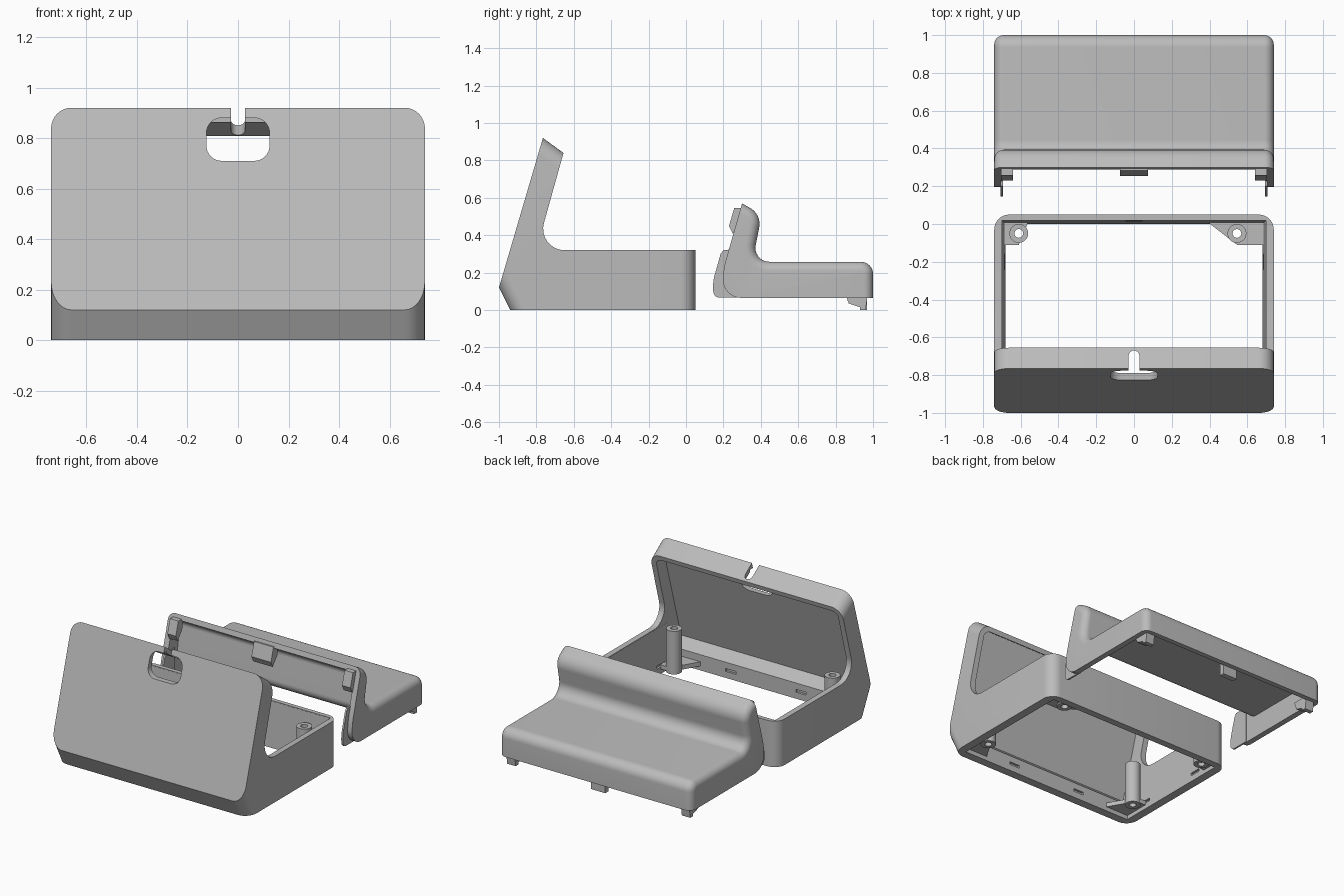
import bpy, bmesh, math
from mathutils import Vector, Matrix

cube = bpy.data.objects.get("Cube")
if cube:
    bpy.data.objects.remove(cube, do_unlink=True)

grey = bpy.data.materials.new("plain grey")
grey.use_nodes = True
grey.diffuse_color = (0.5, 0.5, 0.5, 1)
grey.node_tree.nodes["Principled BSDF"].inputs["Base Color"].default_value = (0.5, 0.5, 0.5, 1)


def outline(points, steps=8):
    """Polygon whose corners (a, b, t) are rounded by arcs of tangent length t."""
    result = []
    for i, p in enumerate(points):
        c = Vector(p[:2])
        if len(p) < 3:
            result.append(c)
            continue
        u = (Vector(points[i - 1][:2]) - c).normalized()
        v = (Vector(points[(i + 1) % len(points)][:2]) - c).normalized()
        w = math.sin(u.angle(v) / 2)
        for k in range(steps + 1):
            s = k / steps
            a, b, d = (1 - s) ** 2, 2 * w * s * (1 - s), s * s
            result.append((a * (c + u * p[2]) + b * c + d * (c + v * p[2])) / (a + b + d))
    return result


def finish(name, bm):
    bmesh.ops.recalc_face_normals(bm, faces=bm.faces)
    mesh = bpy.data.meshes.new(name)
    bm.to_mesh(mesh)
    bm.free()
    mesh.materials.append(grey)
    obj = bpy.data.objects.new(name, mesh)
    bpy.context.collection.objects.link(obj)
    return obj


def prism(name, points, lo, hi, axis="X", rule=None, radius=0.0):
    """Extrude an outline along an axis; round the end edges picked by rule."""
    place = {"X": lambda a, b, h: (h, a, b),
             "Y": lambda a, b, h: (a, h, b),
             "Z": lambda a, b, h: (a, b, h)}[axis]
    bm = bmesh.new()
    face = bm.faces.new([bm.verts.new(place(p.x, p.y, lo)) for p in outline(points)])
    ext = bmesh.ops.extrude_face_region(bm, geom=[face])
    shift = Vector(place(0, 0, hi - lo))
    bmesh.ops.translate(bm, vec=shift, verts=[v for v in ext["geom"] if isinstance(v, bmesh.types.BMVert)])
    bmesh.ops.recalc_face_normals(bm, faces=bm.faces)
    if rule:
        picked = []
        for e in bm.edges:
            p, q = e.verts[0].co, e.verts[1].co
            mid = (p + q) / 2
            if abs(p.x - q.x) < 1e-5 and rule(mid.y, mid.z):
                picked.append(e)
        bmesh.ops.bevel(bm, geom=picked, offset=radius, segments=8, profile=0.5,
                        affect="EDGES", clamp_overlap=False)
    return finish(name, bm)


def box(name, x, y, z):
    return prism(name, [(x[0], y[0]), (x[1], y[0]), (x[1], y[1]), (x[0], y[1])], z[0], z[1], "Z")


def cut(obj, cutter):
    mod = obj.modifiers.new("cut", "BOOLEAN")
    mod.operation, mod.solver, mod.object = "DIFFERENCE", "EXACT", cutter
    bpy.context.view_layer.objects.active = obj
    bpy.ops.object.modifier_apply(modifier=mod.name)
    bpy.data.objects.remove(cutter, do_unlink=True)


def tube(name, x, y, z0, z1, outer=0.05, inner=0.023):
    bm = bmesh.new()
    ring = [bm.verts.new(p) for p in ((inner, 0, z0), (outer, 0, z0), (outer, 0, z1), (inner, 0, z1))]
    edges = [bm.edges.new((ring[i], ring[(i + 1) % 4])) for i in range(4)]
    bmesh.ops.spin(bm, geom=ring + edges, cent=(0, 0, 0), axis=(0, 0, 1), angle=math.tau, steps=28)
    bmesh.ops.remove_doubles(bm, verts=bm.verts, dist=1e-4)
    bm.transform(Matrix.Translation((x, y, 0)))
    return finish(name, bm)


# Housing: slanted front panel with a low rectangular tray behind it
housing = prism("housing",
                [(-1, 0.12), (-0.94, 0), (0.05, 0), (0.05, 0.32), (-0.80, 0.32, 0.15),
                 (-0.655, 0.84), (-0.765, 0.92)], -0.74, 0.74,
                rule=lambda y, z: 0.86 < z < 0.9 or y > 0.04 or (y < -0.94 and z < 0.1),
                radius=0.08)

# Hollow behind the panel
cut(housing, prism("panel_hollow",
                   [(-0.945, 0.17), (-0.744, 0.865), (-0.54, 0.72), (0.02, 0.72),
                    (0.02, 0.315), (-0.8, 0.315), (-0.87, 0.10)], -0.70, 0.70,
                   rule=lambda y, z: 0.75 < z < 0.83, radius=0.05))

# Drafted hollow through the tray, open at top and bottom
bm = bmesh.new()
for z, half, rear in ((-0.02, 0.68, 0.0), (0.33, 0.70, 0.02)):
    for x, y in ((-half, -0.88), (half, -0.88), (half, rear), (-half, rear)):
        bm.verts.new((x, y, z))
bmesh.ops.convex_hull(bm, input=bm.verts)
cut(housing, finish("tray_hollow", bm))

# Cable window in the panel and notch through its top edge
cut(housing, prism("window_cutter",
                   [(-0.125, 0.71, 0.06), (0.125, 0.71, 0.06),
                    (0.125, 0.88, 0.06), (-0.125, 0.88, 0.06)], -1.0, -0.745, "Y"))
cut(housing, prism("notch_cutter",
                   [(-0.028, -0.95), (0.028, -0.95), (0.028, -0.67, 0.027),
                    (-0.028, -0.67, 0.027)], 0.79, 1.0, "Z"))

# Latch recesses on the inside walls
cut(housing, box("rear_latch_cutter", (-0.045, 0.045), (-0.02, 0.03), (0.2, 0.25)))
for side in (-1, 1):
    cut(housing, box("front_recess", (side * 0.27 - 0.04, side * 0.27 + 0.04), (-0.895, -0.86), (0.045, 0.065)))
    for y in (-0.7, -0.2):
        cut(housing, box("side_recess", sorted((side * 0.67, side * 0.70)), (y - 0.04, y + 0.04), (0.045, 0.065)))

# Screw posts on corner gussets
parts = [housing]
for label, x, y, top, foot in (("rear_right", -0.61, -0.05, 0.25, -0.56), ("rear_left", 0.545, -0.05, 0.25, 0.39),
                               ("front_right", -0.61, -0.74, 0.32, -0.50), ("front_left", 0.61, -0.74, 0.32, 0.50)):
    s = math.copysign(1, x)
    wall, reach = (0.01, -0.11) if y > -0.5 else (-0.89, -0.70)
    gusset = prism(label + "_gusset", [(s * 0.69, wall), (foot, wall), (x, reach), (s * 0.69, reach)],
                   0.03, 0.06, "Z")
    cut(gusset, tube("screw_hole", x, y, 0, 0.1, 0.04, 0.001))
    parts += [gusset, tube(label + "_post", x, y, 0.02, top)]

# Lid: flat cover with a raised front ridge
lid = prism("lid",
            [(0.185, 0.065, 0.11), (1.0, 0.065), (1.0, 0.258, 0.065), (0.355, 0.258, 0.09),
             (0.405, 0.51, 0.07), (0.30, 0.57), (0.205, 0.24, 0.03)], -0.74, 0.74,
            rule=lambda y, z: y > 0.99 or (z > 0.2 and y > 0.33) or z > 0.53, radius=0.05)
cut(lid, prism("lid_hollow",
               [(0.965, -0.1), (0.965, 0.222, 0.04), (0.32, 0.222, 0.07), (0.365, 0.49, 0.03),
                (0.18, 0.60), (0, 0.60), (0, -0.1)], -0.70, 0.70))
parts.append(lid)

# Latches that mate the lid with the housing
hook = [(0.31, 0.545), (0.258, 0.545), (0.23, 0.45), (0.25, 0.41), (0.30, 0.47)]
foot = [(0.97, 0.09), (0.85, 0.09), (0.87, 0.035), (0.93, 0.015), (0.93, 0), (0.96, 0), (0.97, 0.07)]
parts.append(prism("centre_hook", [(y + 0.025, z) for y, z in hook], -0.075, 0.075))
parts.append(box("rear_centre_latch", (-0.055, 0.055), (0.93, 0.967), (0.0, 0.10)))
for name, s in (("left", 1), ("right", -1)):
    parts.append(prism(name + "_tongue",
                       [(0.30, 0.33), (0.20, 0.32), (0.185, 0.30), (0.14, 0.14, 0.05),
                        (0.15, 0.066, 0.03), (0.30, 0.066)], s * 0.694, s * 0.706))
    parts.append(prism(name + "_hook", hook, s * 0.64, s * 0.705))
    parts.append(prism(name + "_rear_latch", foot, s * 0.64, s * 0.705))

# Smooth the rounded areas and keep the real edges crisp
bpy.ops.object.select_all(action="DESELECT")
for obj in parts:
    obj.select_set(True)
bpy.context.view_layer.objects.active = housing
bpy.ops.object.shade_smooth_by_angle(angle=math.radians(30))
